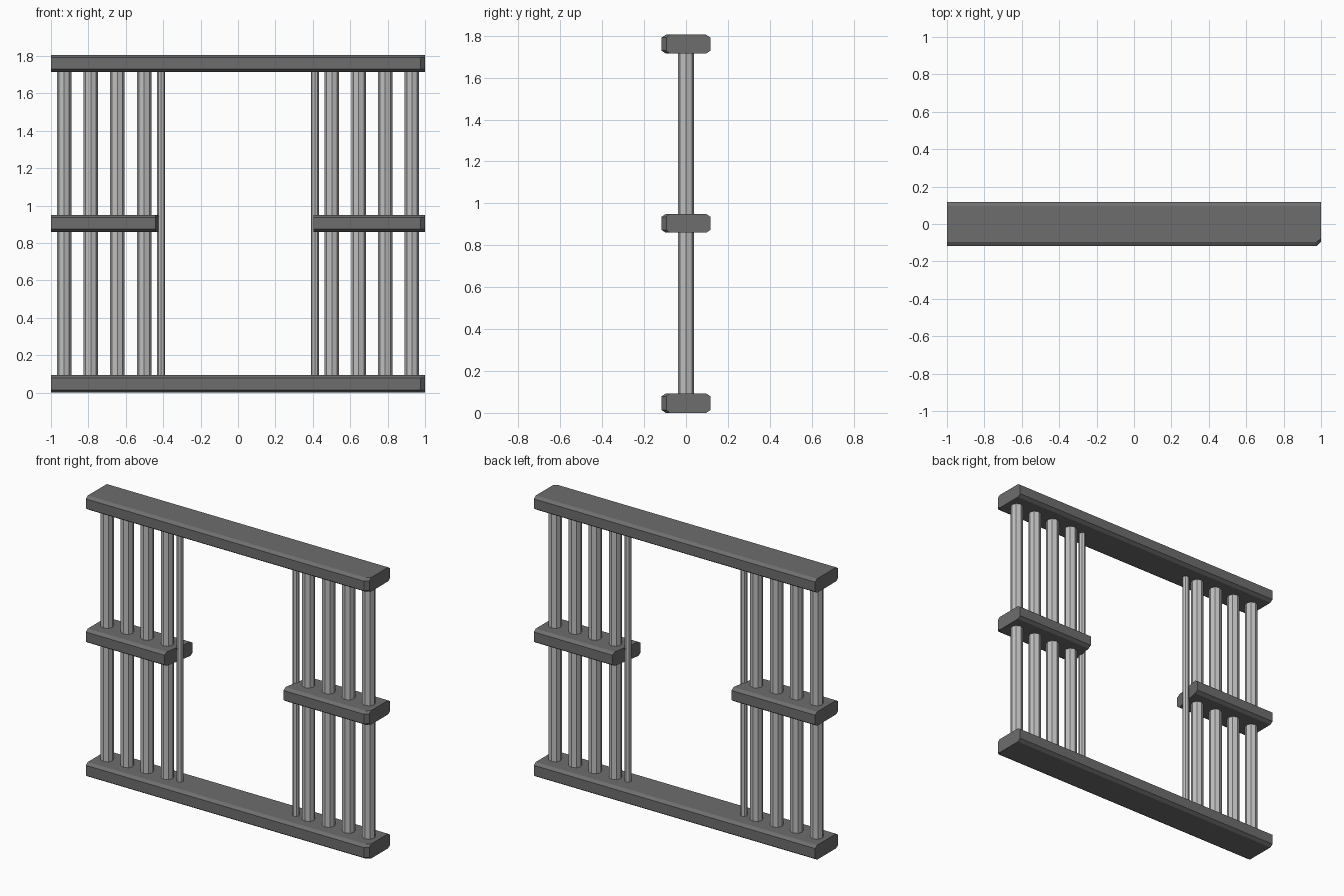
import bpy, bmesh, math

if "Cube" in bpy.data.objects:
    bpy.data.objects.remove(bpy.data.objects["Cube"])


def material(name, v):
    m = bpy.data.materials.new(name)
    m.diffuse_color = (v, v, v, 1)
    m.use_nodes = True
    m.node_tree.nodes["Principled BSDF"].inputs["Base Color"].default_value = m.diffuse_color
    return m


DARK = material("dark grey", 0.155)
LIGHT = material("light grey", 0.52)
W = 0.117  # half depth of the rails


def stacked(name, rings, mat):
    """Solid made of stacked rings of (x, y, z) points."""
    bm = bmesh.new()
    loops = [[bm.verts.new(p) for p in ring] for ring in rings]
    n = len(loops[0])
    for a, b in zip(loops, loops[1:]):
        for i in range(n):
            j = (i + 1) % n
            bm.faces.new((a[i], a[j], b[j], b[i]))
    bm.faces.new(loops[0][::-1])
    bm.faces.new(loops[-1])
    bmesh.ops.recalc_face_normals(bm, faces=bm.faces)
    me = bpy.data.meshes.new(name)
    bm.to_mesh(me)
    bm.free()
    me.materials.append(mat)
    ob = bpy.data.objects.new(name, me)
    bpy.context.collection.objects.link(ob)


def rail(name, outline, z0, z1):
    """Flat rail with chamfered long edges."""
    s, dz = 0.096 / W, 0.014
    levels = [(z0, s), (z0 + dz, 1), (z1 - dz, 1), (z1, s)]
    stacked(name, [[(x, y * k, z) for x, y in outline] for z, k in levels], DARK)


def post(name, x, r):
    """Eight-sided upright with an edge facing front."""
    angles = [i * math.pi / 4 for i in range(8)]
    stacked(name, [[(x + r * math.cos(a), r * math.sin(a), z) for a in angles]
                   for z in (0.05, 1.76)], LIGHT)


# long rails with one cut front corner
corner = [(0.977, -W), (1, -0.094), (1, W)]
full = [(-1, -W)] + corner + [(-1, W)]
rail("bottom_rail", full, 0.0, 0.093)
rail("top_rail", full, 1.715, 1.805)

# short middle rails with slanted inner ends
rail("right_middle_rail", [(0.405, -W)] + corner + [(0.44, W)], 0.86, 0.95)
rail("left_middle_rail", [(-1, -W), (-0.44, -W), (-0.405, W), (-1, W)], 0.86, 0.95)

# uprights on both sides of the opening
for side, sx in (("left", -1), ("right", 1)):
    for i, x in enumerate((0.93, 0.787, 0.645, 0.502)):
        post(f"{side}_post_{i + 1}", sx * x, 0.039)
    post(f"{side}_thin_post", sx * 0.411, 0.021)
